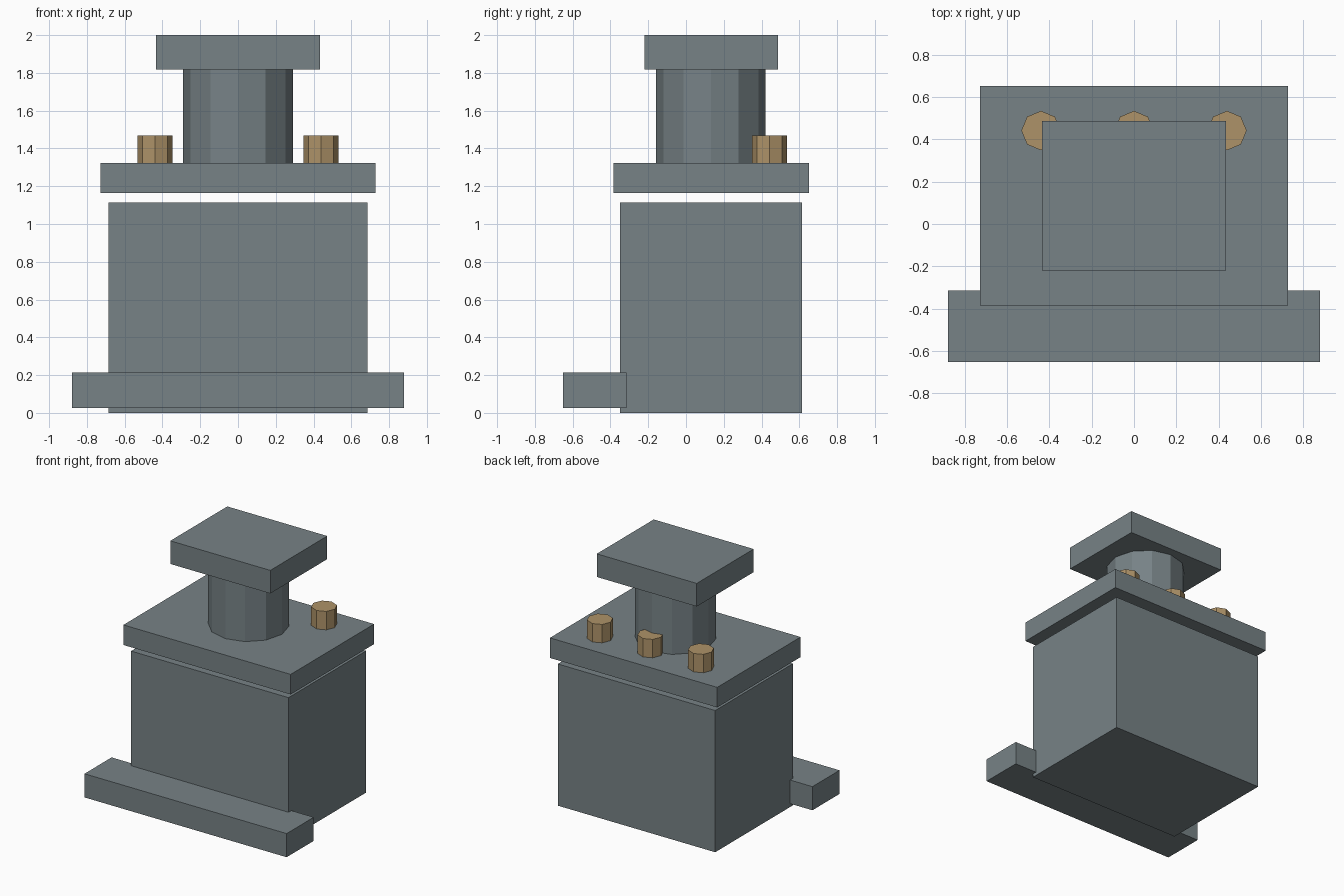
import bpy
import math

if "Cube" in bpy.data.objects:
    bpy.data.objects.remove(bpy.data.objects["Cube"])


def material(name, color):
    m = bpy.data.materials.new(name)
    m.diffuse_color = (*color, 1.0)
    m.use_nodes = True
    m.node_tree.nodes["Principled BSDF"].inputs["Base Color"].default_value = m.diffuse_color
    return m


steel = material("blue_grey_steel", (0.185, 0.225, 0.24))
brass = material("dull_brass", (0.42, 0.29, 0.14))


def finish(name, mat):
    ob = bpy.context.object
    ob.name = ob.data.name = name
    ob.data.materials.append(mat)
    return ob


def box(name, half_x, y0, y1, z0, z1, mat):
    """Box centred on x = 0, spanning the given y and z ranges."""
    bpy.ops.mesh.primitive_cube_add(size=1, location=(0, (y0 + y1) / 2, (z0 + z1) / 2))
    ob = finish(name, mat)
    ob.scale = (2 * half_x, y1 - y0, z1 - z0)
    bpy.ops.object.transform_apply(location=False, rotation=False, scale=True)
    return ob


def post(name, sides, radius, x, y, z0, z1, mat):
    """Upright faceted cylinder with corners on the x and y axes."""
    bpy.ops.mesh.primitive_cylinder_add(vertices=sides, radius=radius, depth=z1 - z0,
                                        location=(x, y, (z0 + z1) / 2))
    return finish(name, mat)


# Main housing, front foot rail and floating lid
box("housing", 0.685, -0.35, 0.615, 0.0, 1.115, steel)
box("front_rail", 0.88, -0.652, -0.315, 0.027, 0.213, steel)
box("lid", 0.728, -0.385, 0.652, 1.165, 1.323, steel)

# Neck and square cap
post("neck", 12, 0.29, 0, 0.132, 1.323, 1.818, steel)
box("cap", 0.435, -0.22, 0.488, 1.818, 2.0, steel)

# Row of studs along the back of the lid
for label, x in (("left", -0.44), ("middle", 0.0), ("right", 0.44)):
    post(label + "_stud", 8, 0.093, x, 0.442, 1.323, 1.468, brass)
